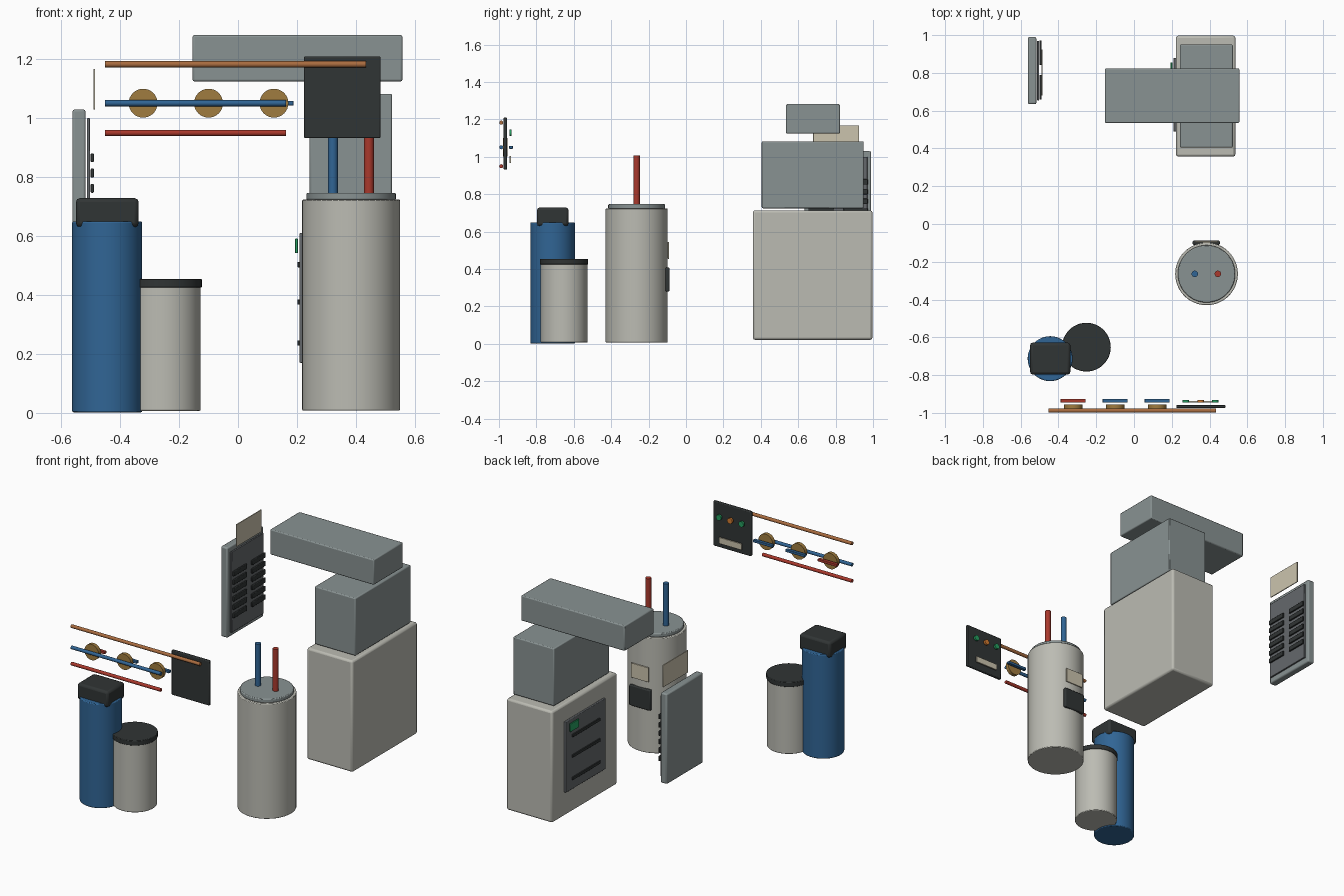
import bpy, math
from mathutils import Vector

if "Cube" in bpy.data.objects:
    bpy.data.objects.remove(bpy.data.objects["Cube"])

COLORS = {
    "light": (0.50, 0.50, 0.45), "steel": (0.25, 0.29, 0.29), "dark": (0.03, 0.035, 0.035),
    "blue": (0.03, 0.13, 0.30), "red": (0.40, 0.04, 0.025), "copper": (0.40, 0.15, 0.05),
    "brass": (0.35, 0.20, 0.05), "green": (0.02, 0.35, 0.12), "orange": (0.65, 0.20, 0.03),
    "cream": (0.60, 0.55, 0.42), "grey": (0.13, 0.14, 0.15),
}
MATS = {}
for key, rgb in COLORS.items():
    MATS[key] = bpy.data.materials.new(key)
    MATS[key].diffuse_color = (*rgb, 1)


def finish(ob, name, color, bevel):
    ob.name = name
    ob.data.materials.append(MATS[color])
    if bevel:
        mod = ob.modifiers.new("bevel", 'BEVEL')
        mod.width, mod.segments = bevel, 2
        mod.limit_method, mod.angle_limit = 'ANGLE', math.radians(40)
    bpy.ops.object.shade_smooth_by_angle(angle=math.radians(35))
    return ob


def box(name, color, x, y, z, bevel=0.0):
    """Box from (min, max) ranges."""
    bpy.ops.mesh.primitive_cube_add(size=1, location=[(a + b) / 2 for a, b in (x, y, z)])
    ob = bpy.context.object
    ob.scale = [b - a for a, b in (x, y, z)]
    bpy.ops.object.transform_apply(location=False, rotation=False, scale=True)
    return finish(ob, name, color, bevel)


def rod(name, color, start, end, r, bevel=0.0, sides=40):
    """Cylinder between two points."""
    a, b = Vector(start), Vector(end)
    d = b - a
    bpy.ops.mesh.primitive_cylinder_add(vertices=sides, radius=r, depth=d.length, location=(a + b) / 2,
                                        rotation=d.to_track_quat('Z', 'Y').to_euler())
    return finish(bpy.context.object, name, color, bevel)


def upright(name, color, x, y, z0, z1, r, bevel=0.0, sides=40):
    return rod(name, color, (x, y, z0), (x, y, z1), r, bevel, sides)


# Furnace, plenum and overhead duct
box("furnace_cabinet", "light", (0.222, 0.537), (0.357, 0.997), (0.022, 0.714), 0.012)
box("furnace_plenum", "steel", (0.243, 0.523), (0.405, 0.95), (0.725, 1.083), 0.006)
box("supply_duct", "steel", (-0.154, 0.558), (0.535, 0.823), (1.125, 1.282), 0.006)

# Furnace access panel with louvres and a status light
box("furnace_access_panel", "grey", (0.209, 0.223), (0.49, 0.88), (0.17, 0.61), 0.003)
for i, z in enumerate((0.237, 0.376, 0.503)):
    box(f"furnace_louvre_{i + 1}", "dark", (0.202, 0.210), (0.55, 0.82), (z - 0.009, z + 0.009), 0.002)
box("furnace_status_light", "green", (0.194, 0.203), (0.77, 0.855), (0.542, 0.592), 0.002)

# Water heater with inlet and outlet pipes
HX, HY = 0.384, -0.264
upright("water_heater_tank", "light", HX, HY, 0.008, 0.724, 0.166, 0.004, 48)
upright("water_heater_cap", "steel", HX, HY, 0.722, 0.747, 0.152, 0.005, 48)
upright("cold_inlet_pipe", "blue", 0.322, HY, 0.74, 1.008, 0.017, sides=24)
upright("hot_outlet_pipe", "red", 0.444, HY, 0.74, 1.008, 0.017, sides=24)
box("water_heater_control", "dark", (0.31, 0.455), (-0.11, -0.088), (0.28, 0.408), 0.006)
box("water_heater_label", "cream", (0.322, 0.443), (-0.098, -0.091), (0.455, 0.545), 0.001)

# Water softener: resin tank, valve head and brine tank
upright("softener_resin_tank", "blue", -0.444, -0.713, 0.002, 0.65, 0.119, 0.005, 48)
box("softener_valve_head", "dark", (-0.55, -0.337), (-0.797, -0.628), (0.63, 0.729), 0.014)
upright("brine_tank", "light", -0.252, -0.652, 0.007, 0.43, 0.125, 0.004, 48)
upright("brine_tank_lid", "dark", -0.252, -0.652, 0.425, 0.455, 0.129, 0.003, 48)

# Pipe manifold
for name, color, x1, z in (("copper_pipe", "copper", 0.434, 1.183),
                           ("cold_pipe", "blue", 0.163, 1.051),
                           ("hot_pipe", "red", 0.163, 0.95)):
    rod(name, color, (-0.452, -0.988, z), (x1, -0.988, z), 0.0105, sides=24)

# Valves with lever handles
for i, (x, color) in enumerate(((-0.322, "red"), (-0.10, "blue"), (0.122, "blue"))):
    rod(f"valve_body_{i + 1}", "brass", (x, -0.978, 1.051), (x, -0.955, 1.051), 0.049, sides=32)
    box(f"valve_handle_{i + 1}", color, (x - 0.066, x + 0.066), (-0.946, -0.926), (1.043, 1.059), 0.002)

# Control board with lamps and a label plate
box("control_board", "dark", (0.224, 0.484), (-0.975, -0.957), (0.932, 1.21), 0.005)
for i, (x, color) in enumerate(((0.275, "green"), (0.353, "orange"), (0.43, "green"))):
    rod(f"control_lamp_{i + 1}", color, (x, -0.945, 1.128), (x, -0.932, 1.128), 0.017, sides=24)
box("control_label", "cream", (0.275, 0.43), (-0.945, -0.936), (0.967, 1.005), 0.001)

# Breaker panel with two columns of breakers and a notice card
box("breaker_cabinet", "steel", (-0.562, -0.517), (0.634, 0.99), (0.47, 1.03), 0.008)
box("breaker_door", "grey", (-0.513, -0.502), (0.655, 0.97), (0.50, 1.0), 0.002)
for col, y in enumerate((0.724, 0.907)):
    for row in range(6):
        z = 0.866 - row * 0.052
        box(f"breaker_{col + 1}_{row + 1}", "dark", (-0.5, -0.489), (y - 0.065, y + 0.065),
            (z - 0.015, z + 0.015), 0.003)
box("notice_card", "cream", (-0.491, -0.485), (0.68, 0.925), (1.03, 1.167), 0.001)

for m in bpy.data.materials:
    if m.users and not m.is_grease_pencil:
        m.use_nodes = True
        m.node_tree.nodes["Principled BSDF"].inputs["Base Color"].default_value = m.diffuse_color
